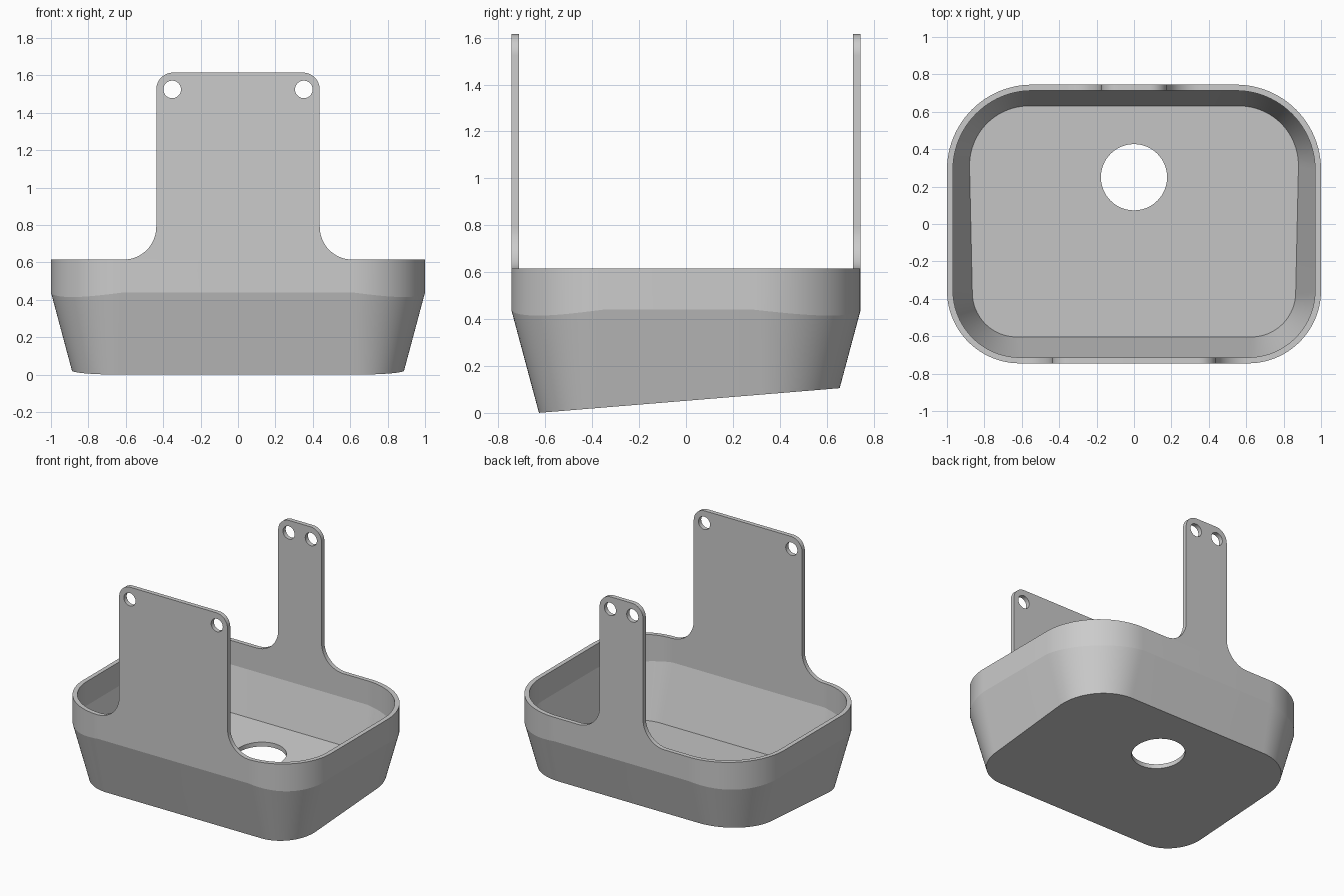
import bpy, bmesh
from math import sin, cos, pi, radians

if "Cube" in bpy.data.objects:
    bpy.data.objects.remove(bpy.data.objects["Cube"])

HX, HY, T = 1.0, 0.745, 0.032          # half sizes and wall thickness
RIM, BREAK, TOP = 0.615, 0.44, 1.615   # heights
DRAFT, TILT = 0.268, 0.082             # wall taper, floor slope
R_FRONT, R_BACK, SEG = 0.39, 0.455, 24


def arc(cx, cy, r, a0, a1, n):
    return [(cx + r * cos(radians(a0 + (a1 - a0) * i / n)),
             cy + r * sin(radians(a0 + (a1 - a0) * i / n))) for i in range(n + 1)]


def finish(bm, name):
    bmesh.ops.recalc_face_normals(bm, faces=bm.faces[:])
    me = bpy.data.meshes.new(name)
    bm.to_mesh(me)
    bm.free()
    ob = bpy.data.objects.new(name, me)
    bpy.context.collection.objects.link(ob)
    bpy.ops.object.select_all(action='DESELECT')
    ob.select_set(True)
    bpy.context.view_layer.objects.active = ob
    bpy.ops.object.shade_smooth_by_angle(angle=radians(10))


def loop_edges(bm, verts):
    return [bm.edges.get((a, b)) or bm.edges.new((a, b))
            for a, b in zip(verts, verts[1:] + verts[:1])]


def bridge(bm, a, b):
    n = len(a)
    for i in range(n):
        j = (i + 1) % n
        bm.faces.new((a[i], a[j], b[j], b[i]))


def floor_z(y, lift):
    return TILT * (y + 0.63) + lift


def tub_rings(bm, inset, lift):
    """Rim, break and floor rings of one skin of the tub."""
    rim, brk, base = [], [], []
    for q, (sx, sy) in enumerate([(1, 1), (-1, 1), (-1, -1), (1, -1)]):
        r0 = R_BACK if sy > 0 else R_FRONT
        cx, cy, r = sx * (HX - r0), sy * (HY - r0), r0 - inset
        k = 0.016                       # tapered part has tighter corners
        for i in range(SEG + 1):
            t = i / SEG * pi / 2
            nx, ny = cos(t + q * pi / 2), sin(t + q * pi / 2)
            x, y = cx + r * nx, cy + r * ny
            rim.append(bm.verts.new((x, y, RIM)))
            brk.append(bm.verts.new((x, y, BREAK - 0.025 * sin(2 * t))))
            z = 0
            for _ in range(12):         # meet the sloping floor
                d = r - k - DRAFT * (BREAK - z)
                x, y = cx + sx * k + d * nx, cy + sy * k + d * ny
                z = floor_z(y, lift)
            base.append(bm.verts.new((x, y, z)))
    return rim, brk, base


# Tub: outer skin, inner skin, rim and floor with drain hole
bm = bmesh.new()
skins, holes = [], []
for inset, lift in ((0, 0), (T, T)):
    rings = tub_rings(bm, inset, lift)
    bridge(bm, rings[0], rings[1])
    bridge(bm, rings[1], rings[2])
    hole = [bm.verts.new((x, y, floor_z(y, lift)))
            for x, y in arc(0, 0.25, 0.177, 0, 360, 64)[:-1]]
    bmesh.ops.triangle_fill(bm, use_beauty=True,
                            edges=loop_edges(bm, rings[2]) + loop_edges(bm, hole))
    skins.append(rings)
    holes.append(hole)
bridge(bm, skins[0][0], skins[1][0])
bridge(bm, holes[0], holes[1])
finish(bm, "tub")


# Hanging tabs: filleted plate with two screw holes
def tab(name, w, y0):
    f, c = 0.175, 0.09
    half = arc(-w - f, RIM + f, f, -90, 0, 16) + arc(c - w, TOP - c, c, 180, 90, 12)
    outline = half + [(-x, z) for x, z in reversed(half)]
    loops = [outline] + [arc(s * (w - 0.085), TOP - 0.09, 0.047, 0, 360, 32)[:-1]
                         for s in (-1, 1)]
    bm = bmesh.new()
    sides = []
    for y in (y0, y0 + T):
        rings = [[bm.verts.new((x, y, z)) for x, z in l] for l in loops]
        edges = [e for ring in rings for e in loop_edges(bm, ring)]
        bmesh.ops.triangle_fill(bm, use_beauty=True, edges=edges)
        sides.append(rings)
    for a, b in zip(*sides):
        bridge(bm, a, b)
    finish(bm, name)


tab("front_tab", 0.437, -HY)
tab("back_tab", 0.175, HY - T)
